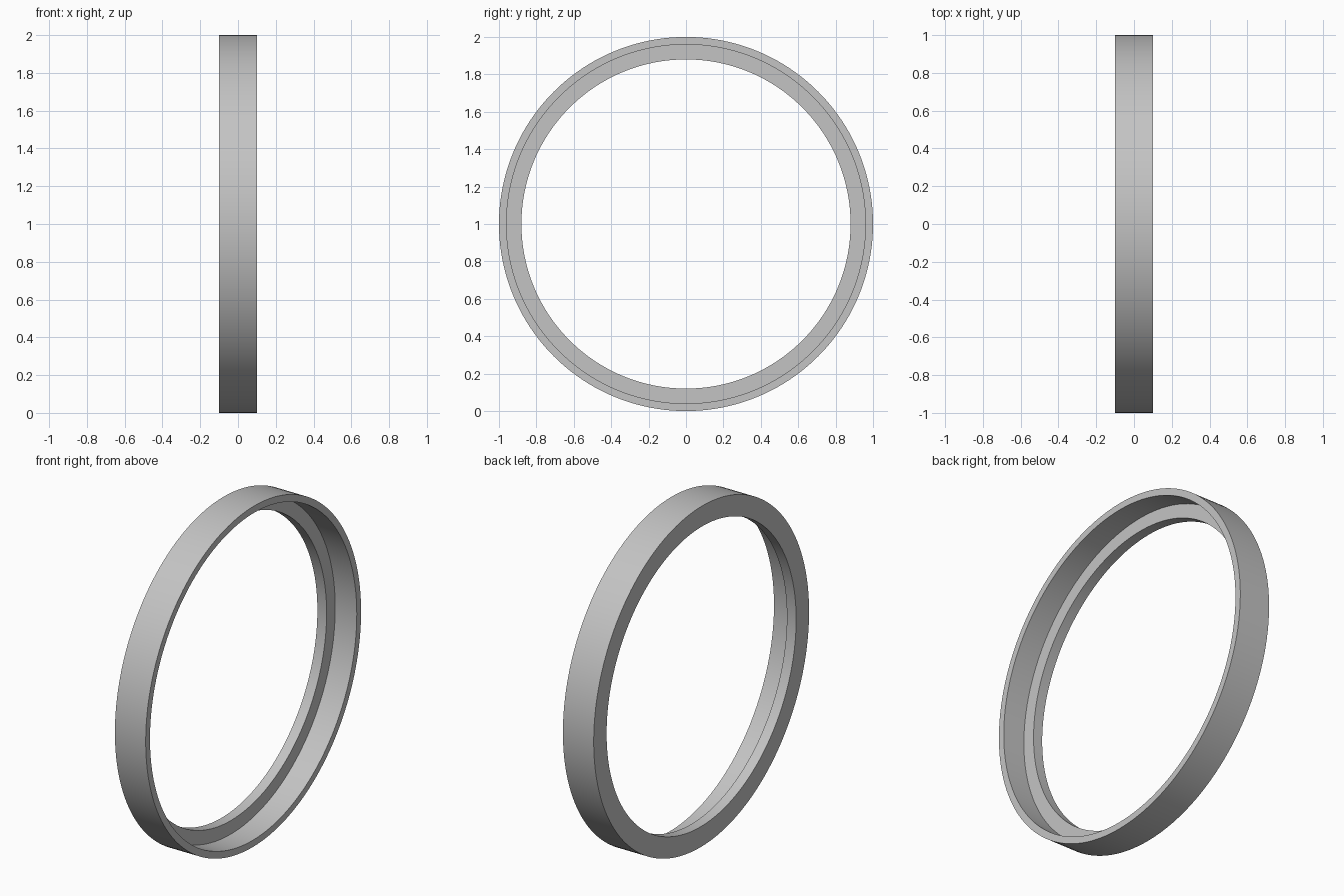
import bpy
import bmesh
import math
from mathutils import Vector

cube = bpy.data.objects.get("Cube")
if cube:
    bpy.data.objects.remove(cube, do_unlink=True)

# Plain grey finish
grey = bpy.data.materials.new("light_grey")
grey.use_nodes = True
colour = (0.55, 0.55, 0.55, 1)
grey.diffuse_color = colour
grey.node_tree.nodes["Principled BSDF"].inputs["Base Color"].default_value = colour

# Cross-section (x, radius): flat back, stepped recess open towards +x
HALF, OUTER, LIP, BORE, STEP = 0.1, 1.0, 0.96, 0.88, -0.04
profile = [(-HALF, BORE), (-HALF, OUTER), (HALF, OUTER),
           (HALF, LIP), (STEP, LIP), (STEP, BORE)]

# Spin the section around the ring's axis
bm = bmesh.new()
verts = [bm.verts.new((x, 0, r)) for x, r in profile]
edges = [bm.edges.new((v, verts[i - 1])) for i, v in enumerate(verts)]
bmesh.ops.spin(bm, geom=verts + edges, cent=Vector(), axis=Vector((1, 0, 0)),
               angle=math.tau, steps=160, use_merge=True)
bmesh.ops.remove_doubles(bm, verts=bm.verts, dist=0.0001)
bmesh.ops.recalc_face_normals(bm, faces=bm.faces)
mesh = bpy.data.meshes.new("stepped_ring")
bm.to_mesh(mesh)
bm.free()

ring = bpy.data.objects.new("stepped_ring", mesh)
ring.location.z = OUTER
mesh.materials.append(grey)
bpy.context.collection.objects.link(ring)

# Smooth walls with crisp rims
bpy.ops.object.select_all(action="DESELECT")
ring.select_set(True)
bpy.context.view_layer.objects.active = ring
bpy.ops.object.shade_smooth_by_angle(angle=math.radians(30))
